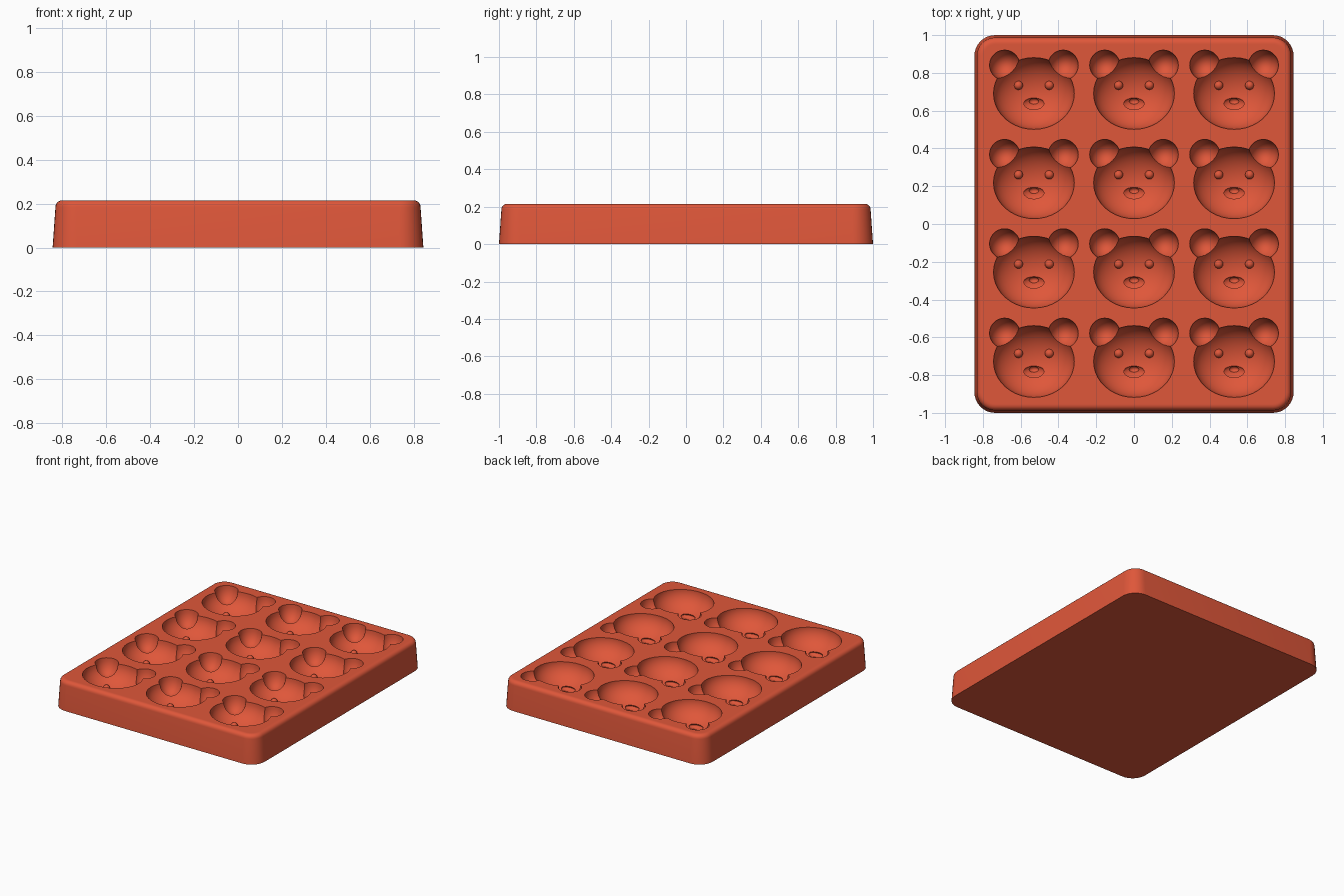
import bpy, bmesh, math
from mathutils import Matrix, Vector

cube = bpy.data.objects.get("Cube")
if cube:
    bpy.data.objects.remove(cube, do_unlink=True)

HX, HY, TOP, FILLET, CORNER = 0.845, 1.0, 0.215, 0.03, 0.11
HEAD = Vector((0.214, 0.19, 0.145))

clay = bpy.data.materials.new("warm_red_silicone")
clay.use_nodes = True
color = (0.74, 0.095, 0.042, 1)
clay.diffuse_color = color
clay.node_tree.nodes["Principled BSDF"].inputs["Base Color"].default_value = color

# Middle of each bear face on the tray's top
middles = [Vector((0.53 * column, 0.691 - 0.473 * row, TOP))
           for column in (-1, 0, 1) for row in range(4)]


def make_object(name, bm):
    mesh = bpy.data.meshes.new(name)
    bmesh.ops.recalc_face_normals(bm, faces=bm.faces)
    bm.to_mesh(mesh)
    bm.free()
    mesh.materials.append(clay)
    obj = bpy.data.objects.new(name, mesh)
    bpy.context.collection.objects.link(obj)
    return obj


def activate(obj):
    bpy.ops.object.select_all(action='DESELECT')
    obj.select_set(True)
    bpy.context.view_layer.objects.active = obj


def floor_point(x, y):
    """Point on the head cavity's floor, relative to the face middle."""
    return Vector((x, y, -HEAD.z * math.sqrt(1 - (x / HEAD.x) ** 2 - (y / HEAD.y) ** 2)))


def ellipsoids(name, offsets, radii, segments):
    """The same ellipsoids repeated for every bear face, as one object."""
    bm = bmesh.new()
    for middle in middles:
        for offset in offsets:
            # A tiny turn keeps the ring seams away from the tray's top plane
            matrix = (Matrix.Translation(middle + offset) @ Matrix.Diagonal((*radii, 1))
                      @ Matrix.Rotation(0.013, 4, 'X'))
            bmesh.ops.create_uvsphere(bm, u_segments=segments, v_segments=segments // 2,
                                      radius=1, matrix=matrix)
    return make_object(name, bm)


def carve(target, cutter):
    cutter.hide_render = True
    cut = target.modifiers.new("carve", 'BOOLEAN')
    cut.operation = 'DIFFERENCE'
    cut.solver = 'EXACT'
    cut.object = cutter
    activate(target)
    bpy.ops.object.modifier_apply(modifier=cut.name)
    bpy.data.objects.remove(cutter, do_unlink=True)


def rounded_ring(bm, inset, z, steps=8):
    """One rounded rectangle loop of the tray."""
    r = CORNER - inset
    ring = []
    for quarter, (sx, sy) in enumerate([(1, 1), (-1, 1), (-1, -1), (1, -1)]):
        for i in range(steps + 1):
            a = math.pi / 2 * (quarter + i / steps)
            ring.append(bm.verts.new((sx * (HX - CORNER) + r * math.cos(a),
                                      sy * (HY - CORNER) + r * math.sin(a), z)))
    return ring


# Tray body: tapered wall, rounded upper edge, flat top and bottom
levels = [(0, 0)]
for i in range(6):
    a = math.pi / 2 * i / 5
    levels.append((0.013 + FILLET * (1 - math.cos(a)),
                   TOP - FILLET + FILLET * math.sin(a)))
levels.append((0.05, TOP))
bm = bmesh.new()
rings = [rounded_ring(bm, inset, z) for inset, z in levels]
for low, high in zip(rings, rings[1:]):
    for i in range(len(low)):
        j = (i + 1) % len(low)
        bm.faces.new((low[i], low[j], high[j], high[i]))
bm.faces.new(rings[0][::-1])
bm.faces.new(rings[-1])
tray = make_object("mold_tray", bm)

# Bear face cavities: heads, ears, muzzles, then noses
muzzle = floor_point(0, -0.056)
ears = [Vector((side * 0.155, 0.15, 0)) for side in (-1, 1)]
carve(tray, ellipsoids("head_cutter", [Vector()], HEAD, 40))
carve(tray, ellipsoids("ear_cutter", ears, (0.08, 0.08, 0.11), 28))
carve(tray, ellipsoids("muzzle_cutter", [muzzle], (0.056, 0.034, 0.018), 20))
carve(tray, ellipsoids("nose_cutter", [muzzle + Vector((0, 0.014, -0.014))],
                       (0.026, 0.016, 0.016), 16))

# Raised eyes inside the heads
eye_spots = [floor_point(side * 0.082, 0.043) for side in (-1, 1)]
eyes = ellipsoids("raised_eyes", eye_spots, (0.024, 0.024, 0.024), 16)

# Smooth shading with crisp cavity rims
for obj in (tray, eyes):
    activate(obj)
    bpy.ops.object.shade_smooth_by_angle(angle=math.radians(30))
